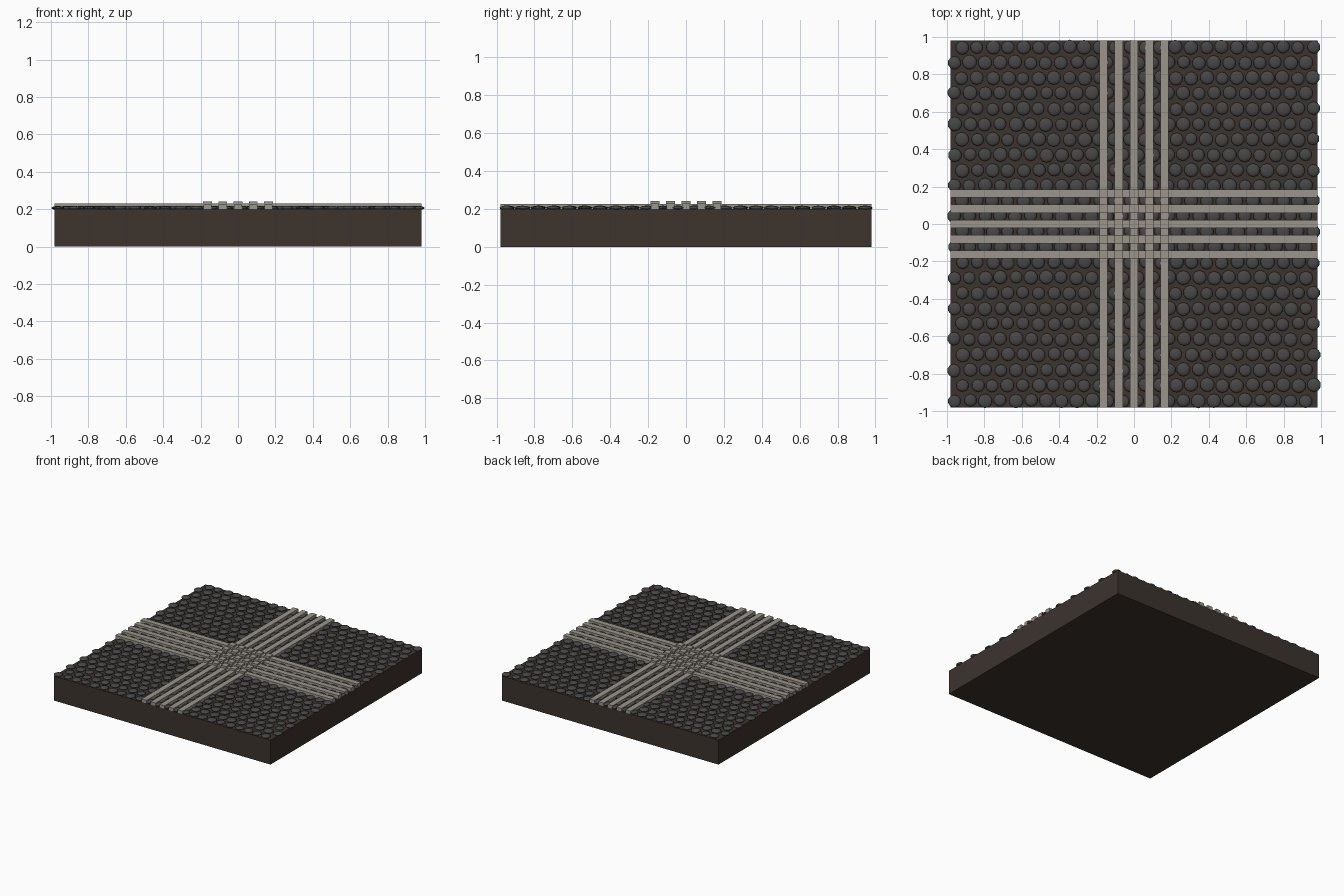
import bpy, bmesh, random
from mathutils import Matrix

if "Cube" in bpy.data.objects:
    bpy.data.objects.remove(bpy.data.objects["Cube"])

random.seed(4)

def material(name, rgb):
    m = bpy.data.materials.new(name)
    m.diffuse_color = (*rgb, 1)
    m.use_nodes = True
    m.node_tree.nodes["Principled BSDF"].inputs["Base Color"].default_value = m.diffuse_color
    return m

def add_object(name, mesh, mat):
    mesh.materials.append(mat)
    ob = bpy.data.objects.new(name, mesh)
    bpy.context.collection.objects.link(ob)
    return ob

def boxes(name, specs, mat):
    """One object made of boxes given as (x, y, z0, z1, sx, sy)."""
    bm = bmesh.new()
    for x, y, z0, z1, sx, sy in specs:
        m = Matrix.Translation((x, y, (z0 + z1) / 2)) @ Matrix.Diagonal((sx, sy, z1 - z0, 1))
        bmesh.ops.create_cube(bm, size=1, matrix=m)
    mesh = bpy.data.meshes.new(name)
    bm.to_mesh(mesh)
    bm.free()
    return add_object(name, mesh, mat)

earth = material("earth", (0.045, 0.033, 0.027))
cobble = material("cobble", (0.065, 0.063, 0.063))
paving = material("paving", (0.33, 0.30, 0.26))

SIZE = 1.96
STEP = SIZE / 24
TOP = 0.2

# ground slab
boxes("ground_slab", [(0, 0, 0, TOP, SIZE, SIZE)], earth)

# one unit pebble used as the template for every cobble
bm = bmesh.new()
bmesh.ops.create_uvsphere(bm, u_segments=10, v_segments=6, radius=1)
bm.verts.index_update()
unit_verts = [tuple(v.co) for v in bm.verts]
unit_faces = [[v.index for v in f.verts] for f in bm.faces]
bm.free()

# staggered rows of rounded cobbles
verts, faces = [], []
for row in range(24):
    shift = 0.25 * STEP * (1 if row % 2 else -1)
    for col in range(24):
        r = random.uniform(0.033, 0.039)
        h = random.uniform(0.009, 0.012)
        x = (col - 11.5) * STEP + shift + random.uniform(-0.004, 0.004)
        x = max(-1 + r, min(1 - r, x))
        y = (row - 11.5) * STEP * 1.006 + random.uniform(-0.004, 0.004)
        base = len(verts)
        verts += [(x + r * a, y + r * b, TOP + 0.006 + h * c) for a, b, c in unit_verts]
        faces += [[base + i for i in f] for f in unit_faces]
mesh = bpy.data.meshes.new("cobbles")
mesh.from_pydata(verts, [], faces)
mesh.polygons.foreach_set("use_smooth", [True] * len(mesh.polygons))
mesh.update()
add_object("cobbles", mesh, cobble)

# five paving strips each way
lines = [(i - 2) * STEP for i in range(5)]
boxes("lengthwise_strips", [(x, 0, TOP, 0.225, 0.044, SIZE) for x in lines], paving)
boxes("crosswise_strips", [(0, y, TOP, 0.229, SIZE, 0.044) for y in lines], paving)

# raised blocks where the strips cross
boxes("crossing_blocks", [(x, y, TOP, 0.242, 0.047, 0.047) for x in lines for y in lines], paving)
